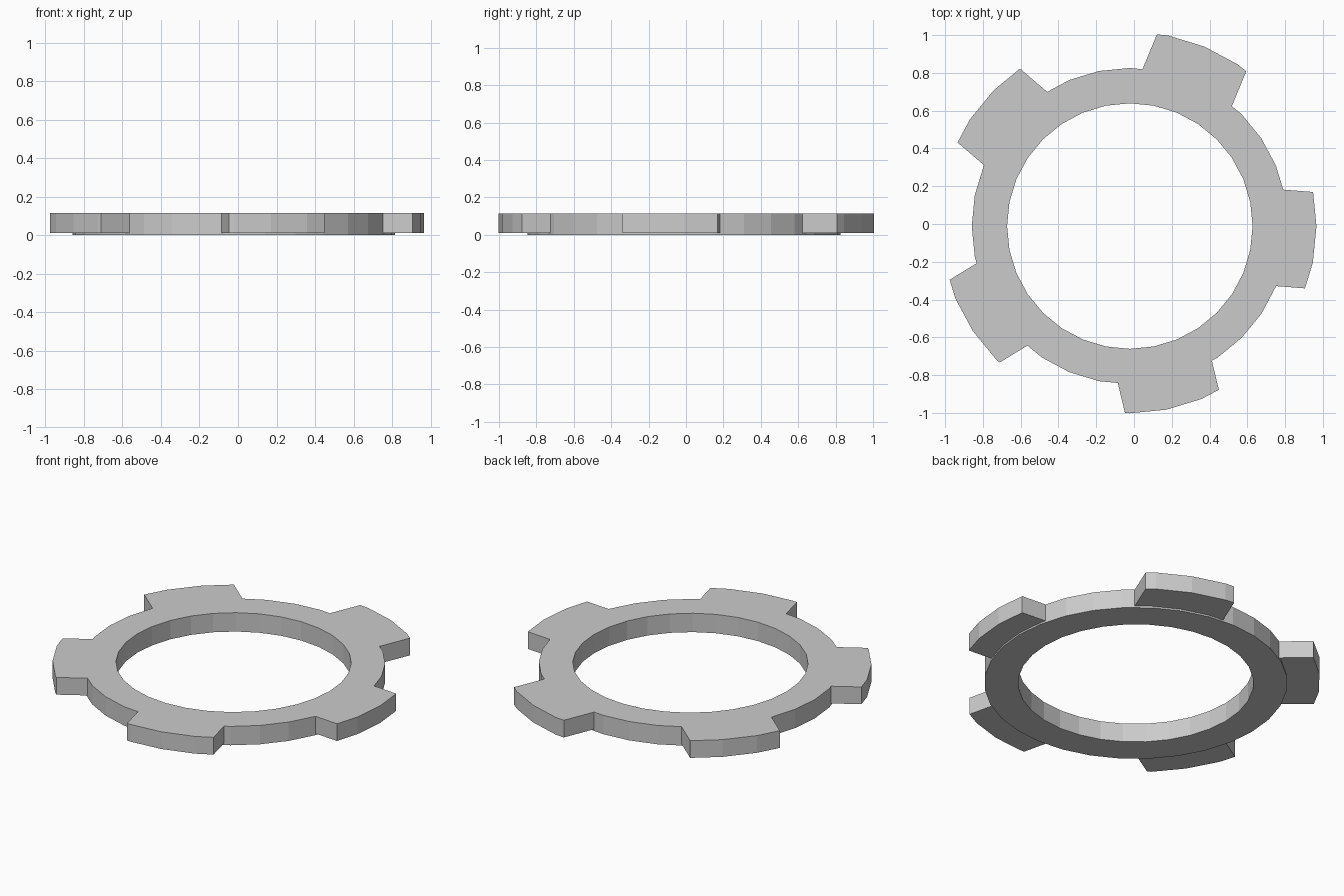
import bpy, bmesh
from math import pi, sin, cos, asin, radians
from mathutils import Vector

if "Cube" in bpy.data.objects:
    bpy.data.objects.remove(bpy.data.objects["Cube"])

CX, CY = -0.022, -0.011          # ring centre
R_IN, R_OUT = 0.65, 0.837
Z0, Z_TOOTH, Z1 = 0.0, 0.01, 0.115
HALF_W = 0.256                   # half width of each parallel-sided tooth
STEP = 2 * pi / 32
TEETH = [0.988, 1.029, 1.018, 1.0, 0.991]   # tip radius of each tooth


def point(r, a, z):
    """Point on a 32-sided polygon of radius r at angle a."""
    rr = r * cos(STEP / 2) / cos(a % STEP - STEP / 2)
    return Vector((CX + rr * cos(a), CY + rr * sin(a), z))


def arc(r, centre):
    """Angles along the polygon between the two parallel tooth sides."""
    ends = []
    for s in (-HALF_W, HALF_W):
        phi = asin(s / r)
        for _ in range(30):
            a = centre + phi
            phi = asin(s / (r * cos(STEP / 2) / cos(a % STEP - STEP / 2)))
        ends.append(centre + phi)
    inner = [k * STEP for k in range(-32, 64)
             if ends[0] + 1e-4 < k * STEP < ends[1] - 1e-4]
    return [ends[0]] + inner + [ends[1]]


bm = bmesh.new()


def face(pts):
    bm.faces.new([bm.verts.new(p) for p in pts])


# Teeth: raised slightly above the bottom of the ring
spans = []
for i, tip in enumerate(TEETH):
    c = radians(-4.5 + 72 * i)
    root = arc(R_OUT, c)
    spans.append(root)
    loop = [(R_OUT, a) for a in reversed(root)] + [(tip, a) for a in arc(tip, c)]
    face([point(r, a, Z1) for r, a in loop])
    face([point(r, a, Z_TOOTH) for r, a in reversed(loop)])
    for j in range(len(root) - 1, len(loop)):
        p, q = loop[j], loop[(j + 1) % len(loop)]
        face([point(*p, Z_TOOTH), point(*q, Z_TOOTH), point(*q, Z1), point(*p, Z1)])

# Ring: its outer wall is only full height between the teeth
angles = sorted([k * STEP for k in range(32)] +
                [s[e] % (2 * pi) for s in spans for e in (0, -1)])
for a, b in zip(angles, angles[1:] + [2 * pi]):
    mid = (a + b) / 2
    toothed = any(s[0] < mid + t < s[-1] for s in spans for t in (0, -2 * pi))
    top = Z_TOOTH if toothed else Z1
    face([point(R_IN, a, Z1), point(R_OUT, a, Z1), point(R_OUT, b, Z1), point(R_IN, b, Z1)])
    face([point(R_IN, b, Z0), point(R_OUT, b, Z0), point(R_OUT, a, Z0), point(R_IN, a, Z0)])
    face([point(R_IN, b, Z0), point(R_IN, a, Z0), point(R_IN, a, Z1), point(R_IN, b, Z1)])
    face([point(R_OUT, a, Z0), point(R_OUT, b, Z0), point(R_OUT, b, top), point(R_OUT, a, top)])

bmesh.ops.remove_doubles(bm, verts=bm.verts, dist=1e-4)
bmesh.ops.recalc_face_normals(bm, faces=bm.faces)
mesh = bpy.data.meshes.new("toothed_ring")
bm.to_mesh(mesh)
bm.free()
bpy.context.collection.objects.link(bpy.data.objects.new("toothed_ring", mesh))
